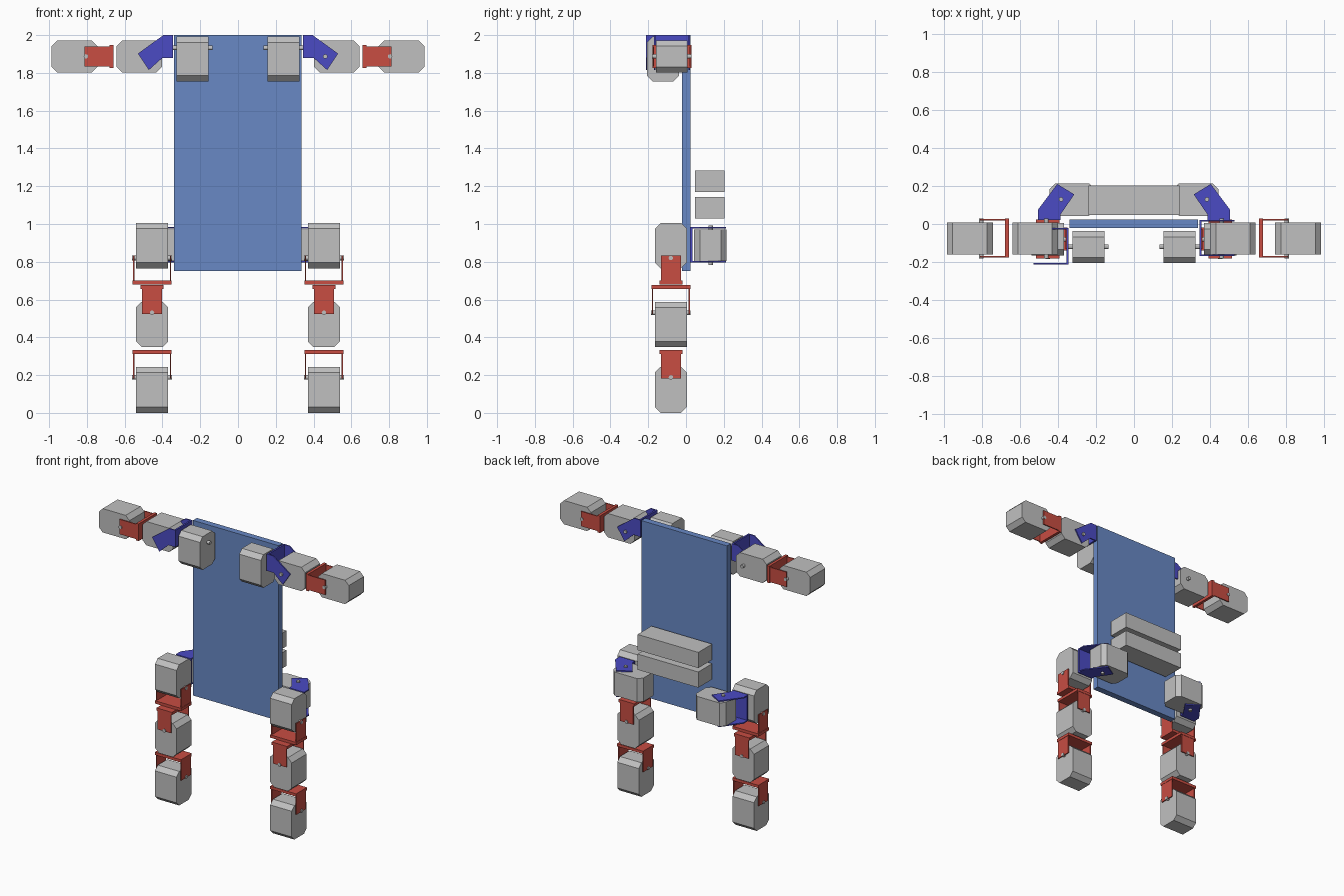
import bpy, bmesh, math
from mathutils import Vector

if "Cube" in bpy.data.objects:
    bpy.data.objects.remove(bpy.data.objects["Cube"])


def material(name, rgb):
    m = bpy.data.materials.new(name)
    m.diffuse_color = (*rgb, 1)
    m.use_nodes = True
    m.node_tree.nodes["Principled BSDF"].inputs["Base Color"].default_value = m.diffuse_color
    return m


BODY = material("steel blue", (0.14, 0.25, 0.56))
GREY = material("light grey", (0.53, 0.53, 0.53))
RED = material("bracket red", (0.58, 0.075, 0.055))
BLUE = material("bracket blue", (0.07, 0.07, 0.55))


def add_prism(bm, pts, axis, lo, hi):
    """Extrude a 2D profile along an axis (0 x, 1 y, 2 z)."""
    def place(p, d):
        c = list(p)
        c.insert(axis, d)
        return bm.verts.new(c)
    a = [place(p, lo) for p in pts]
    b = [place(p, hi) for p in pts]
    n = len(pts)
    bm.faces.new(a)
    bm.faces.new(b)
    for i in range(n):
        bm.faces.new((a[i], a[(i + 1) % n], b[(i + 1) % n], b[i]))


def rect(u0, u1, v0, v1):
    return [(u0, v0), (u1, v0), (u1, v1), (u0, v1)]


def finish(bm, name, mat):
    bmesh.ops.recalc_face_normals(bm, faces=bm.faces[:])
    me = bpy.data.meshes.new(name)
    bm.to_mesh(me)
    bm.free()
    me.materials.append(mat)
    ob = bpy.data.objects.new(name, me)
    bpy.context.collection.objects.link(ob)
    return ob


def box(name, x, y, z, mat):
    bm = bmesh.new()
    add_prism(bm, rect(*x, *y), 2, *z)
    finish(bm, name, mat)


def servo(name, u, v, axis, depth, shaft):
    """Motor block with cut corners and a shaft through both sides."""
    c = 0.03
    (u0, u1), (v0, v1) = u, v
    bm = bmesh.new()
    add_prism(bm, [(u0 + c, v0), (u1 - c, v0), (u1, v0 + c), (u1, v1 - c),
                   (u1 - c, v1), (u0 + c, v1), (u0, v1 - c), (u0, v0 + c)], axis, *depth)
    circle = [(shaft[0] + 0.012 * math.cos(i * math.tau / 12),
               shaft[1] + 0.012 * math.sin(i * math.tau / 12)) for i in range(12)]
    add_prism(bm, circle, axis, depth[0] - 0.021, depth[0])
    add_prism(bm, circle, axis, depth[1], depth[1] + 0.021)
    finish(bm, name, GREY)


def red_bracket(name, base, direction, across):
    """U bracket: base plate at 'base', wings running along 'direction'."""
    d, w = Vector(direction), Vector(across)
    n = d.cross(w)
    bm = bmesh.new()

    def block(dr, wr, nr):
        vs = [bm.verts.new(Vector(base) + d * a + w * b + n * c)
              for a in dr for b in wr for c in nr]
        bmesh.ops.convex_hull(bm, input=vs)
    block((0, 0.02), (-0.103, 0.103), (-0.061, 0.061))
    for s in (-1, 1):
        block((0.0, 0.152), sorted((s * 0.094, s * 0.101)), (-0.053, 0.053))
    finish(bm, name, RED)


def blue_bracket(name, wing, axis, span, plate):
    """Bent wings on both sides of a flat plate."""
    t = 0.008
    bm = bmesh.new()
    add_prism(bm, wing, axis, span[0], span[0] + t)
    add_prism(bm, wing, axis, span[1] - t, span[1])
    add_prism(bm, plate, axis, span[0] + t, span[1] - t)
    finish(bm, name, BLUE)


# torso plate and the two battery bars on its back
box("torso_plate", (-0.34, 0.337), (-0.022, 0.023), (0.75, 2.0), BODY)
for i, z in enumerate((1.03, 1.17)):
    box(f"battery_{i}", (-0.24, 0.24), (0.047, 0.204), (z, z + 0.112), GREY)

Z = (0, 0, 1)
for side, s in (("left", -1), ("right", 1)):
    def sx(a, b):
        return tuple(sorted((s * a, s * b)))

    # shoulder: chest motor and bent bracket
    servo(f"chest_motor_{side}", (-0.207, -0.038), (1.755, 1.992), 0, sx(0.155, 0.325),
          (-0.12, 1.932))
    wing = [(s * x, z) for x, z in ((0.345, 2.0), (0.395, 2.0), (0.53, 1.902),
                                    (0.472, 1.815), (0.40, 1.88), (0.345, 1.88))]
    span = (-0.213, -0.022) if s < 0 else (-0.17, 0.021)
    blue_bracket(f"shoulder_bracket_{side}", wing, 1, span,
                 rect(*sx(0.345, 0.357), 1.88, 2.0))

    # arm motors and elbow bracket
    dep = (-0.16, 0.009)
    servo(f"upper_arm_motor_{side}", sx(0.402, 0.642), (1.802, 1.972), 1, dep,
          (s * 0.462, 1.887))
    red_bracket(f"elbow_bracket_{side}", (s * 0.66, -0.075, 1.887), (s, 0, 0), (0, 1, 0))
    servo(f"forearm_motor_{side}", sx(0.745, 0.987), (1.802, 1.972), 1, dep,
          (s * 0.805, 1.887))

    # hip: back motor and bent bracket
    servo(f"hip_motor_{side}", sx(0.207, 0.445), (0.043, 0.215), 2, (0.804, 0.972),
          (s * 0.385, 0.13))
    wing = [(s * x, y) for x, y in ((0.507, 0.022), (0.507, 0.075), (0.405, 0.211),
                                    (0.315, 0.156), (0.388, 0.05), (0.388, 0.022))]
    blue_bracket(f"hip_bracket_{side}", wing, 2, (0.795, 0.983),
                 rect(*sx(0.388, 0.507), 0.022, 0.034))

    # leg motors
    lx, ly = sx(0.37, 0.54), (-0.165, 0.004)
    cx, cy = s * 0.455, -0.08
    servo(f"thigh_motor_{side}", ly, (0.765, 1.005), 0, lx, (cy, 0.82))
    servo(f"knee_motor_{side}", lx, (0.348, 0.588), 1, ly, (cx, 0.53))
    servo(f"foot_motor_{side}", ly, (0.0, 0.243), 0, lx, (cy, 0.188))

    # leg brackets
    red_bracket(f"thigh_bracket_{side}", (cx, cy, 0.68), Z, (1, 0, 0))
    red_bracket(f"knee_bracket_{side}", (cx, cy, 0.676), (0, 0, -1), (0, 1, 0))
    red_bracket(f"ankle_bracket_{side}", (cx, cy, 0.333), (0, 0, -1), (1, 0, 0))
